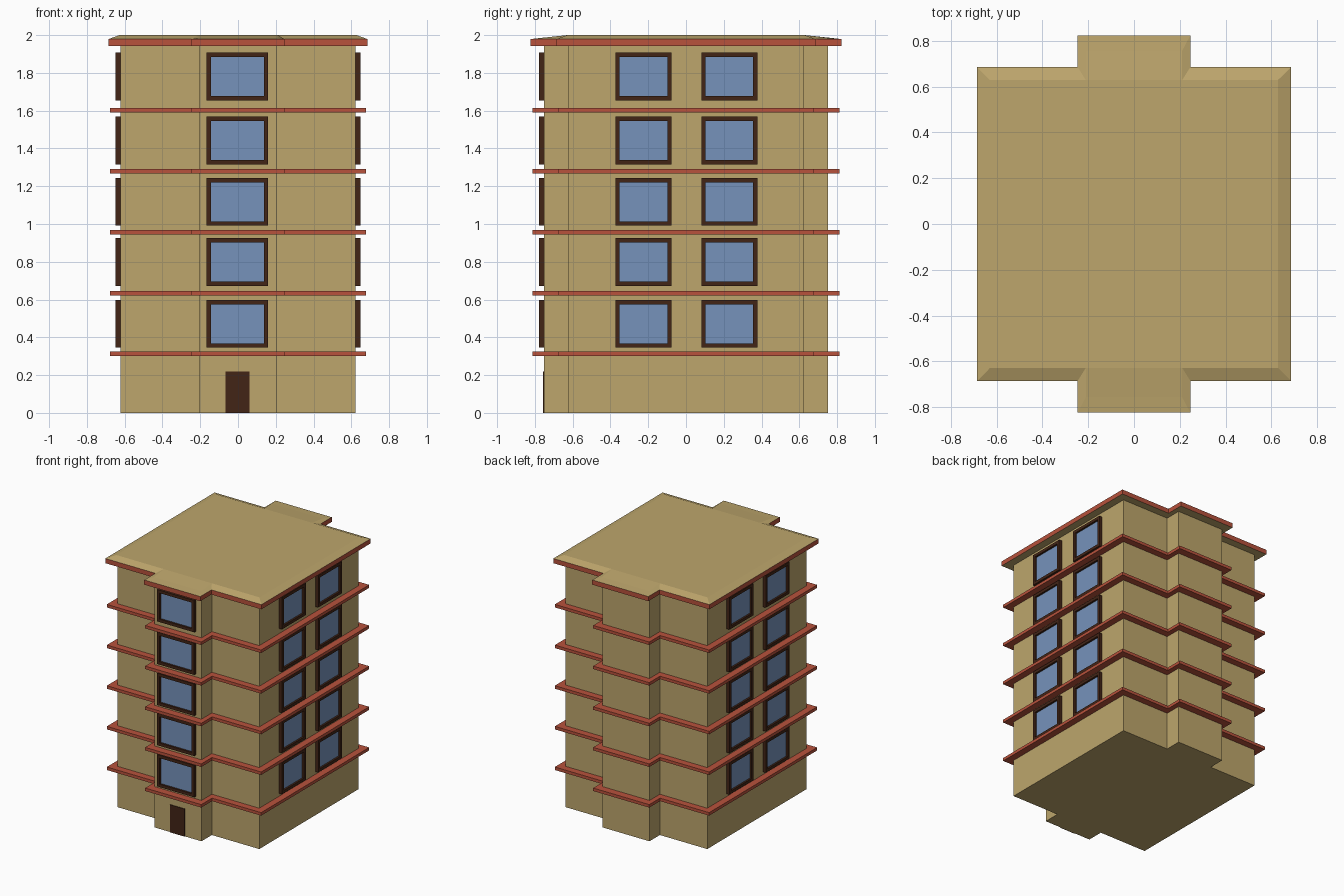
import bpy

if "Cube" in bpy.data.objects:
    bpy.data.objects.remove(bpy.data.objects["Cube"])


def material(name, rgb):
    m = bpy.data.materials.new(name)
    m.diffuse_color = (*rgb, 1)
    m.use_nodes = True
    m.node_tree.nodes["Principled BSDF"].inputs["Base Color"].default_value = m.diffuse_color
    return m


TAN = material("tan_plaster", (0.51, 0.38, 0.15))
RED = material("red_trim", (0.48, 0.085, 0.045))
BLUE = material("blue_glass", (0.18, 0.29, 0.50))
BROWN = material("brown_wood", (0.055, 0.018, 0.008))


def mesh_object(name, verts, faces, *mats):
    me = bpy.data.meshes.new(name)
    me.from_pydata(verts, [], faces)
    for m in mats:
        me.materials.append(m)
    ob = bpy.data.objects.new(name, me)
    bpy.context.collection.objects.link(ob)
    return ob


def cross(half, bay_x, bay_y):
    """Counter-clockwise square plan with a bay at front and back."""
    p = [(-half, -half), (-bay_x, -half), (-bay_x, -bay_y),
         (bay_x, -bay_y), (bay_x, -half), (half, -half)]
    return p + [(-x, -y) for x, y in p]


def walls(n, start=0):
    return [(start + i, start + (i + 1) % n, start + n + (i + 1) % n, start + n + i)
            for i in range(n)]


def prism(name, plan, z0, z1, mat):
    n = len(plan)
    verts = [(x, y, z) for z in (z0, z1) for x, y in plan]
    faces = walls(n) + [tuple(reversed(range(n))), tuple(range(n, 2 * n))]
    return mesh_object(name, verts, faces, mat)


# Tower body
prism("building_body", cross(0.623, 0.207, 0.753), 0, 1.945, TAN)

# Ledges between floors
for i in range(5):
    z = 0.30 + 0.3225 * i
    prism(f"ledge_{i + 1}", cross(0.677, 0.246, 0.812), z, z + 0.024, RED)

# Roof slab: red rim, tan soffit and bevelled tan cap with bays dipping outward
outer = cross(0.685, 0.246, 0.824)
inner = cross(0.628, 0.21, 0.756)
verts = [(x, y, z) for z in (1.942, 1.979) for x, y in outer]
verts += [(x, y, 1.985 if abs(y) > 0.7 else 2.0) for x, y in inner]
tops = [(24, 25, 28, 29, 30, 31, 34, 35), (25, 26, 27, 28), (31, 32, 33, 34)]
roof = mesh_object("roof", verts,
                   walls(12) + walls(12, 12) + [tuple(range(11, -1, -1))] + tops,
                   TAN, RED)
for p in roof.data.polygons[:12]:
    p.material_index = 1


def window(name, w, z0, z1, to_world):
    """Frame ring and pane in (across, outward, up) coordinates."""
    t = 0.023
    rect = lambda a, d: [(-w + a, d, z0 + a), (w - a, d, z0 + a),
                         (w - a, d, z1 - a), (-w + a, d, z1 - a)]
    rings = rect(0, 0) + rect(0, 0.025) + rect(t, 0.025) + rect(t, 0)
    v = [to_world(*p) for p in rings]
    f = walls(4) + walls(4, 4) + walls(4, 8)
    f += [(12 + i, 12 + (i + 1) % 4, (i + 1) % 4, i) for i in range(4)]
    mesh_object(name + "_frame", v, f, BROWN)
    pane = [to_world(*p) for p in rect(t, 0.010)]
    mesh_object(name + "_pane", pane, [(0, 1, 2, 3)], BLUE)


# Windows: one per floor on the front bay, two per floor on each side
for i, z in enumerate((0.345, 0.672, 0.991, 1.316, 1.654)):
    z1 = z + 0.253
    window(f"front_window_{i + 1}", 0.163, z, z1,
           lambda a, d, h: (a - 0.003, -0.752 - d, h))
    for j, y in enumerate((-0.225, 0.23)):
        window(f"right_window_{i + 1}_{j + 1}", 0.149, z, z1,
               lambda a, d, h: (0.623 + d, y + a, h))
        window(f"left_window_{i + 1}_{j + 1}", 0.149, z, z1,
               lambda a, d, h: (-0.623 - d, y - a, h))

# Front door
prism("front_door", [(-0.067, -0.758), (0.062, -0.758), (0.062, -0.75), (-0.067, -0.75)],
      0, 0.219, BROWN)
